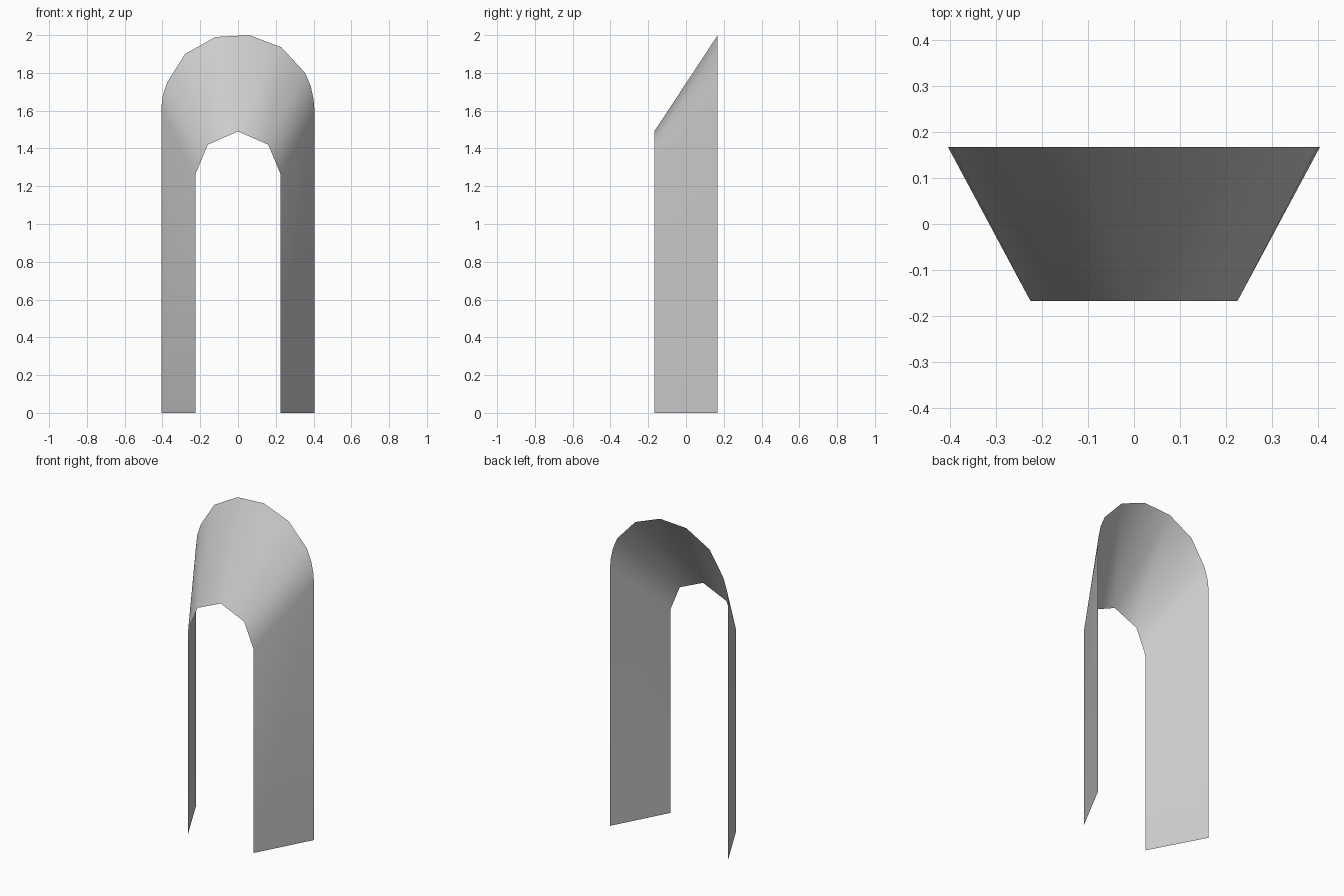
import bpy, bmesh, math

if "Cube" in bpy.data.objects:
    bpy.data.objects.remove(bpy.data.objects["Cube"], do_unlink=True)

# Plain grey finish
grey = bpy.data.materials.new("light_grey")
grey.use_nodes = True
colour = (0.6, 0.6, 0.6, 1)
grey.diffuse_color = colour
grey.node_tree.nodes["Principled BSDF"].inputs["Base Color"].default_value = colour

DEPTH = 0.168
# Arch edges from the right foot over the crown to the left foot, as (x, z)
wide_edge = [(-0.405, 0), (-0.405, 1.62), (-0.398, 1.68), (-0.375, 1.75),
             (-0.28, 1.9), (-0.12, 1.99), (0.06, 2.0), (0.23, 1.935),
             (0.355, 1.8), (0.385, 1.73), (0.4, 1.66), (0.405, 1.6), (0.405, 0)]
narrow_edge = [(-0.225, 0), (-0.225, 1.265), (-0.16, 1.42), (0, 1.49),
               (0.16, 1.42), (0.225, 1.265), (0.225, 0)]


def sweep(point, spring):
    """Angle of an arch point about the springing centre."""
    return math.atan2(point[0], point[1] - spring)


def add_edge(bm, points, y):
    return [bm.verts.new((x, y, z)) for x, z in points]


# Splayed arch: zip the two edges together by angle around the opening
bm = bmesh.new()
back = add_edge(bm, wide_edge, DEPTH)
front = add_edge(bm, narrow_edge, -DEPTH)
back_angles = [sweep(p, 1.6) for p in wide_edge]
front_angles = [sweep(p, 1.265) for p in narrow_edge]

# Straight side panels
panels = [bm.faces.new((back[0], front[0], front[1], back[1])),
          bm.faces.new((front[-1], back[-1], back[-2], front[-2]))]

# Curved hood
i, j = 1, 1
while i < len(back) - 2 or j < len(front) - 2:
    step_back = j == len(front) - 2 or (
        i < len(back) - 2 and
        back_angles[i] + back_angles[i + 1] <= front_angles[j] + front_angles[j + 1])
    if step_back:
        bm.faces.new((back[i], front[j], back[i + 1]))
        i += 1
    else:
        bm.faces.new((back[i], front[j], front[j + 1]))
        j += 1
for face in bm.faces:
    face.smooth = True

mesh = bpy.data.meshes.new("splayed_arch")
bm.to_mesh(mesh)
bm.free()
mesh.materials.append(grey)
arch = bpy.data.objects.new("splayed_arch", mesh)
bpy.context.collection.objects.link(arch)
